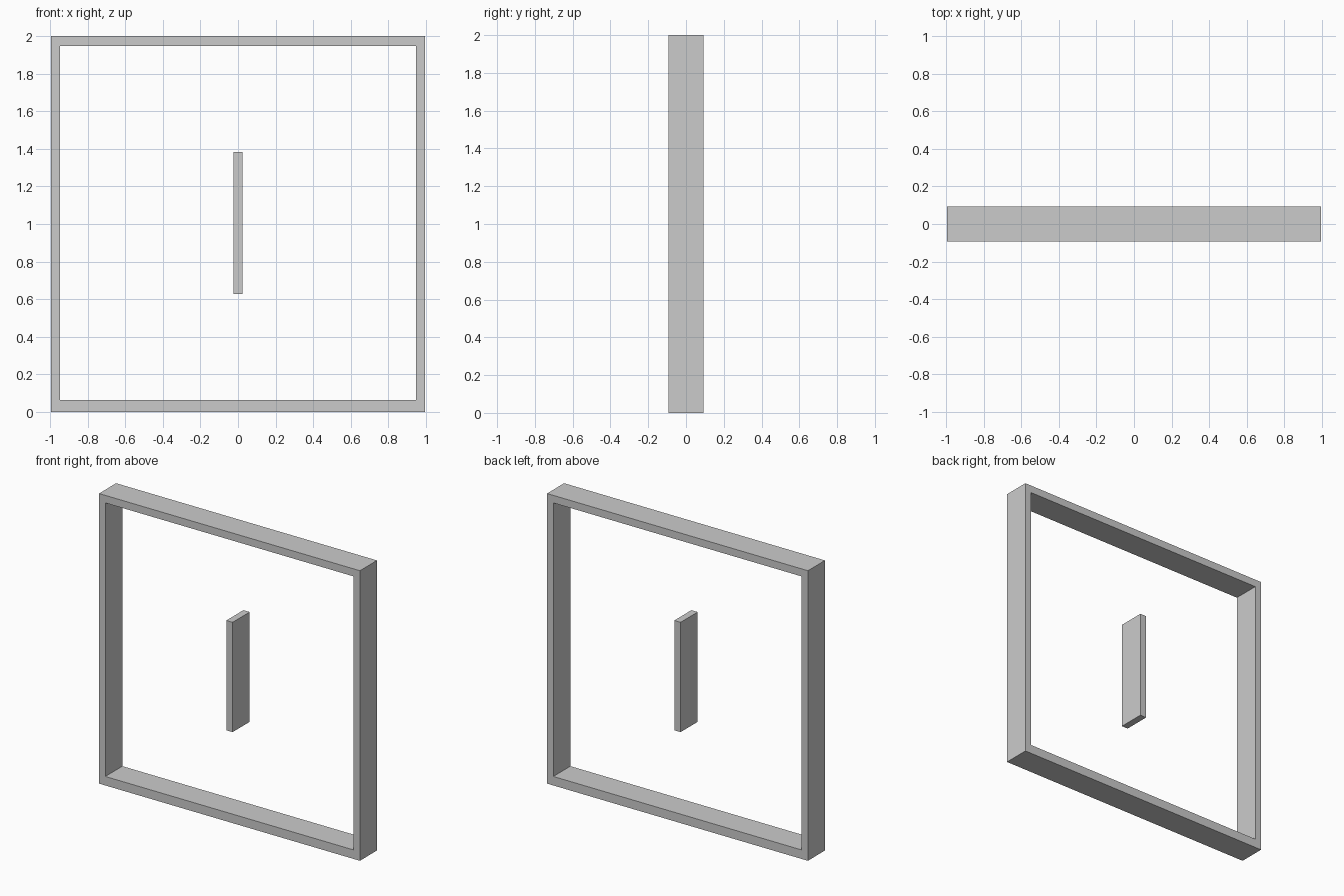
import bpy, bmesh

if "Cube" in bpy.data.objects:
    bpy.data.objects.remove(bpy.data.objects["Cube"])

HALF_W, HEIGHT, HALF_D = 0.995, 2.0, 0.093


def rect(x0, x1, z0, z1):
    return [(x0, z0), (x1, z0), (x1, z1), (x0, z1)]


def finish(name, bm):
    bmesh.ops.recalc_face_normals(bm, faces=bm.faces)
    mesh = bpy.data.meshes.new(name)
    bm.to_mesh(mesh)
    bm.free()
    obj = bpy.data.objects.new(name, mesh)
    bpy.context.collection.objects.link(obj)


# Window frame: outer and inner rectangles, joined front, back and through the depth
bm = bmesh.new()
outlines = [rect(-HALF_W, HALF_W, 0, HEIGHT), rect(-0.947, 0.947, 0.062, 1.948)]
outer, inner = outlines
rings = [[bm.verts.new((x, y, z)) for x, z in outline]
         for outline, y in ((outer, -HALF_D), (inner, -HALF_D),
                            (inner, HALF_D), (outer, HALF_D))]
for a, b in zip(rings, rings[1:] + rings[:1]):
    for i in range(4):
        j = (i + 1) % 4
        bm.faces.new((a[i], a[j], b[j], b[i]))
finish("outer_frame", bm)

# Free-standing upright bar in the middle of the opening
bm = bmesh.new()
bmesh.ops.create_cube(bm, size=1)
bmesh.ops.scale(bm, vec=(0.048, 2 * HALF_D, 0.757), verts=bm.verts)
bmesh.ops.translate(bm, vec=(0, 0, 1.006), verts=bm.verts)
finish("centre_bar", bm)
